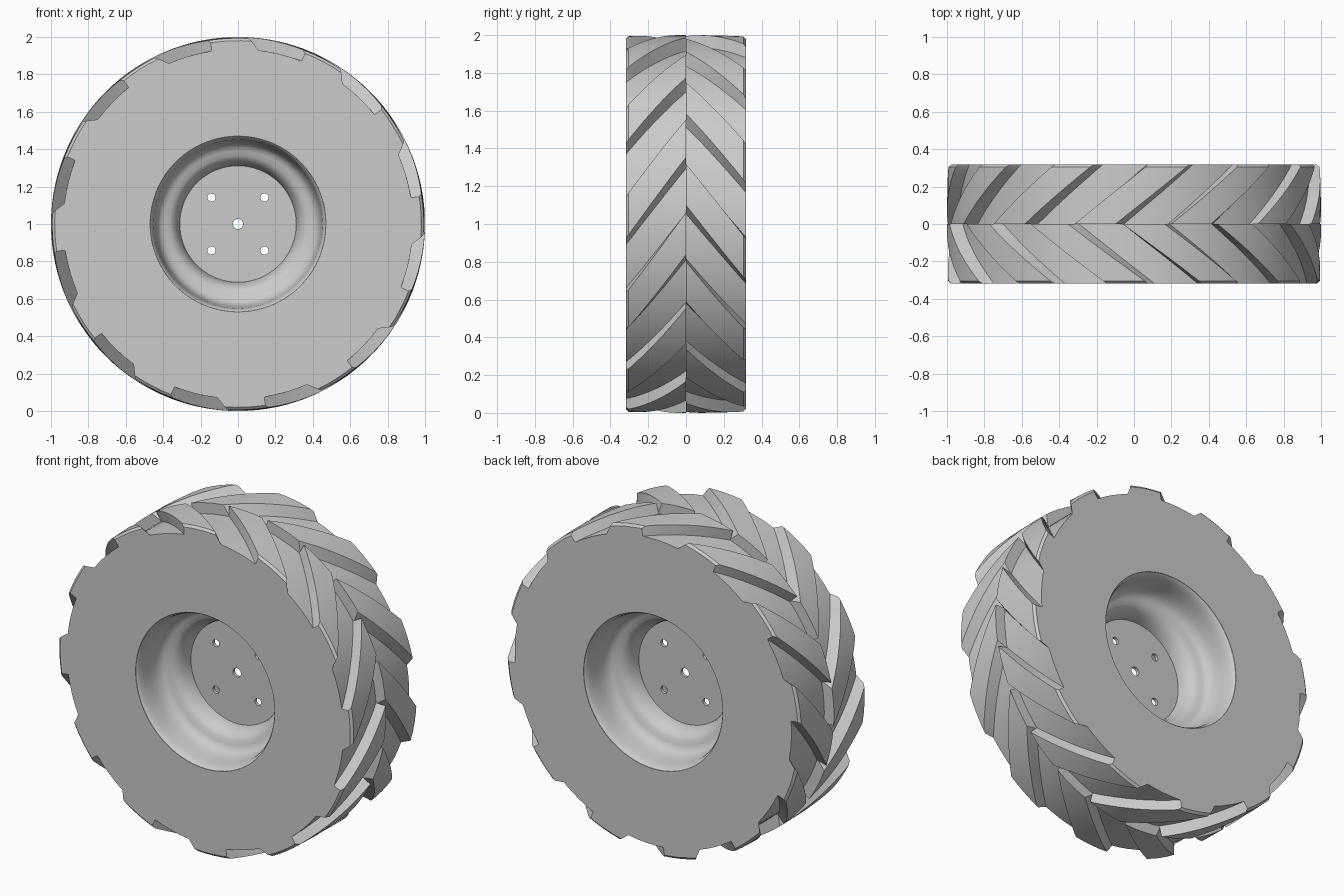
import bpy, bmesh
from math import sin, cos, radians, pi

if "Cube" in bpy.data.objects:
    bpy.data.objects.remove(bpy.data.objects["Cube"], do_unlink=True)

HALF = 0.3175      # half of the tyre width
ROOT = 0.935       # radius between the lugs
LUGS = 12          # lugs on each half of the tread
HOLE = 0.47        # radius of the opening for the rim

grey = bpy.data.materials.new("plain_grey")
grey.use_nodes = True
grey.diffuse_color = (0.6, 0.6, 0.6, 1)
grey.node_tree.nodes["Principled BSDF"].inputs["Base Color"].default_value = (0.6, 0.6, 0.6, 1)


def finish(bm, name, angle=30):
    bmesh.ops.recalc_face_normals(bm, faces=bm.faces)
    mesh = bpy.data.meshes.new(name)
    bm.to_mesh(mesh)
    bm.free()
    mesh.materials.append(grey)
    obj = bpy.data.objects.new(name, mesh)
    bpy.context.collection.objects.link(obj)
    bpy.ops.object.select_all(action='DESELECT')
    obj.select_set(True)
    bpy.context.view_layer.objects.active = obj
    bpy.ops.object.shade_smooth_by_angle(angle=radians(angle))
    return obj


def polar(r, deg, y):
    a = radians(deg)
    return (r * cos(a), y, 1 + r * sin(a))


def loft(bm, rings):
    """Join equal rings one after another, and the last to the first."""
    loops = [[bm.verts.new(p) for p in ring] for ring in rings]
    n = len(loops[0])
    for a, b in zip(loops, loops[1:] + loops[:1]):
        for i in range(n):
            j = (i + 1) % n
            bm.faces.new((a[i], a[j], b[j], b[i]))


# One lug and one gap: angle in degrees, and whether the point is on the lug top
STEP = [(0, 0), (2.4, 1), (5.6, 1), (8.8, 1), (12, 1), (15.2, 1),
        (15.4, 0), (19, 0), (22.7, 0), (26.3, 0)]
OUTLINE = [(a + k * 360 / LUGS, top) for k in range(LUGS) for a, top in STEP]


def tyre_half(name, side, start, sweep):
    """Tread half with slanted lugs; start is the lug angle at the centre line."""
    rows = [(i / 8 * 0.96, 1 - 0.006 * (i / 8) ** 2) for i in range(9)]
    rows.append((1, 0.98))
    rings = [[polar(r if top else ROOT, start + a - sweep * t, side * HALF * t)
              for a, top in OUTLINE] for t, r in rows]
    # side wall down to the opening, then back to the centre line
    for t, turn in ((1, sweep), (0, 0)):
        rings.append([polar(HOLE, start + a - turn, side * HALF * t) for a, _ in OUTLINE])
    bm = bmesh.new()
    loft(bm, rings)
    finish(bm, name)


tyre_half("tyre_front_half", -1, 48.3, 25)
tyre_half("tyre_back_half", 1, 33.3, 23)

# Rim: dished and stepped on both sides
profile = [(0.31, 0.003), (0.316, 0.04), (0.328, 0.075), (0.345, 0.1), (0.365, 0.114),
           (0.39, 0.121), (0.412, 0.13), (0.429, 0.15), (0.44, 0.185), (0.446, 0.23),
           (0.451, 0.27), (0.457, 0.296), (0.464, 0.31), (0.472, HALF)]
section = [(r, -y) for r, y in reversed(profile)] + profile
bm = bmesh.new()
loft(bm, [[polar(r, i * 3.75, y) for i in range(96)] for r, y in section])
finish(bm, "rim", 40)

# Hub plate with a centre hole and four bolt holes
bm = bmesh.new()


def circle(x, z, r, n):
    vs = [bm.verts.new((x + r * cos(2 * pi * i / n), -0.01, 1 + z + r * sin(2 * pi * i / n)))
          for i in range(n)]
    return [bm.edges.new((vs[i], vs[(i + 1) % n])) for i in range(n)]


edges = circle(0, 0, 0.312, 96) + circle(0, 0, 0.027, 24)
for sx in (-1, 1):
    for sz in (-1, 1):
        edges += circle(sx * 0.142, sz * 0.142, 0.022, 20)
bmesh.ops.triangle_fill(bm, use_beauty=True, edges=edges, normal=(0, -1, 0))
out = bmesh.ops.extrude_face_region(bm, geom=bm.faces[:], use_keep_orig=True)
moved = [v for v in out["geom"] if isinstance(v, bmesh.types.BMVert)]
bmesh.ops.translate(bm, verts=moved, vec=(0, 0.02, 0))
finish(bm, "hub_plate")
